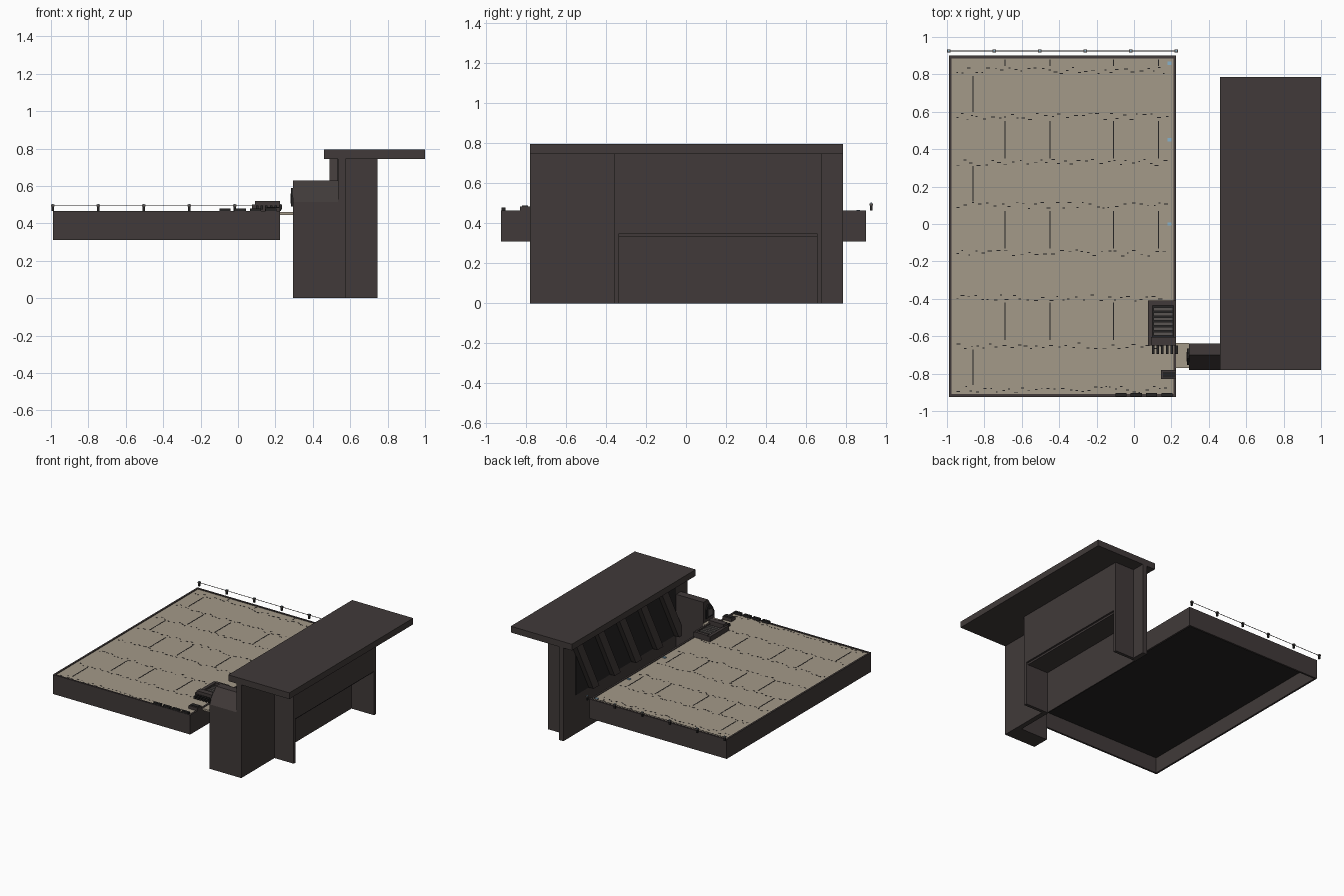
import bpy, bmesh, random
from mathutils import Vector

random.seed(4)


def material(name, rgb):
    m = bpy.data.materials.new(name)
    m.diffuse_color = (*rgb, 1.0)
    return m


DARK = material("dark umber", (0.052, 0.042, 0.041))
BLACK = material("charcoal", (0.018, 0.017, 0.017))
TAN = material("sand floor", (0.37, 0.32, 0.25))
GREY = material("grating grey", (0.10, 0.09, 0.085))
BLUE = material("pale blue", (0.25, 0.45, 0.60))


def finish(name, bm, mat):
    bmesh.ops.recalc_face_normals(bm, faces=bm.faces)
    mesh = bpy.data.meshes.new(name)
    bm.to_mesh(mesh)
    bm.free()
    mesh.materials.append(mat)
    ob = bpy.data.objects.new(name, mesh)
    bpy.context.collection.objects.link(ob)
    return ob


def boxes(name, mat, *ranges):
    """One object made of boxes, each (x0, x1, y0, y1, z0, z1)."""
    bm = bmesh.new()
    for x0, x1, y0, y1, z0, z1 in ranges:
        verts = bmesh.ops.create_cube(bm, size=1)["verts"]
        for v in verts:
            v.co = Vector((x1 if v.co.x > 0 else x0,
                           y1 if v.co.y > 0 else y0,
                           z1 if v.co.z > 0 else z0))
    return finish(name, bm, mat)


def prism(name, mat, profile, x0, x1):
    """Extrude a (y, z) profile from x0 to x1."""
    bm = bmesh.new()
    face = bm.faces.new([bm.verts.new((x0, y, z)) for y, z in profile])
    ext = bmesh.ops.extrude_face_region(bm, geom=[face])["geom"]
    bmesh.ops.translate(bm, vec=(x1 - x0, 0, 0),
                        verts=[g for g in ext if isinstance(g, bmesh.types.BMVert)])
    return finish(name, bm, mat)


# Platform: hollow tray with a thin rim and inset floor
X0, X1, Y0, Y1 = -0.99, 0.225, -0.925, 0.90
T = 0.015
boxes("platform_rim", DARK,
      (X0, X1, Y0, Y0 + T, 0.31, 0.465), (X0, X1, Y1 - T, Y1, 0.31, 0.465),
      (X0, X0 + T, Y0 + T, Y1 - T, 0.31, 0.465), (X1 - T, X1, Y0 + T, Y1 - T, 0.31, 0.465))
boxes("platform_underside", BLACK, (X0 + T, X1 - T, Y0 + T, Y1 - T, 0.435, 0.45))
boxes("platform_floor", TAN, (X0 + T, X1 - T, Y0 + T, Y1 - T, 0.45, 0.46))

# Floor seams: long joints between slabs and broken ragged cross rows
seams = []
W, Z = 0.003, (0.459, 0.4615)
for y in (0.60, 0.12, -0.86):
    seams.append((-0.86 - W, -0.86 + W, y, y + 0.19, *Z))
for x in (-0.69, -0.45, -0.11, 0.13):
    for y in (0.35, -0.13, -0.62):
        if x < 0.1 or y > -0.5:
            seams.append((x - W, x + W, y, y + 0.20, *Z))
    seams.append((x - W, x + W, 0.845, 0.88, *Z))
for row in (0.82, 0.575, 0.33, 0.10, -0.155, -0.395, -0.65, -0.885):
    x = X0 + 0.04
    while x < X1 - 0.04:
        y = row + random.uniform(-0.017, 0.017)
        n = random.uniform(0.008, 0.022)
        seams.append((x, x + n, y - 0.0025, y + 0.0025, *Z))
        x += n + random.uniform(0.012, 0.03)
boxes("floor_seams", BLACK, *seams)

# Small pale lamps set in the floor
boxes("floor_lamps", BLUE, *[(0.178, 0.20, y - 0.009, y + 0.009, 0.459, 0.466)
                             for y in (0.86, 0.45, 0.0)])

# Rope rail along the back edge
posts = [X0 + i * 0.243 for i in range(6)]
boxes("rail_posts", BLACK, *[(x - 0.006, x + 0.006, 0.919, 0.931, 0.465, 0.49) for x in posts])
boxes("rail_caps", GREY, *[(x - 0.009, x + 0.009, 0.916, 0.934, 0.49, 0.50) for x in posts])
boxes("rail_lamps", BLUE, *[(x - 0.004, x + 0.004, 0.921, 0.929, 0.50, 0.503) for x in posts])
boxes("rail_rope", GREY, (X0, X1, 0.9235, 0.9265, 0.492, 0.495))

# Console with slatted tray and front teeth
boxes("console_frame", DARK,
      (0.075, 0.10, -0.65, -0.41, 0.46, 0.50), (0.21, 0.225, -0.65, -0.41, 0.46, 0.50),
      (0.10, 0.21, -0.435, -0.41, 0.46, 0.505), (0.09, 0.225, -0.65, -0.605, 0.46, 0.52))
boxes("console_tray", BLACK, (0.10, 0.21, -0.605, -0.435, 0.46, 0.475))
boxes("console_slats", GREY, *[(0.105, 0.208, -0.595 + i * 0.026, -0.577 + i * 0.026, 0.475, 0.49)
                               for i in range(6)])
boxes("console_teeth", BLACK, *[(0.095 + i * 0.025, 0.109 + i * 0.025, -0.695, -0.65, 0.475, 0.495)
                                for i in range(6)])

# Bench and edge blocks by the front of the platform
boxes("bench", DARK, (0.145, 0.225, -0.83, -0.78, 0.46, 0.485))
boxes("bench_seat", BLACK, (0.155, 0.22, -0.82, -0.79, 0.485, 0.488))
boxes("edge_blocks", BLACK, *[(-0.10 + i * 0.082, -0.04 + i * 0.082, -0.923, -0.903, 0.46, 0.48)
                              for i in range(4)])

# Gangway plate to the tower
boxes("gangway", TAN, (0.225, 0.295, -0.77, -0.635, 0.445, 0.46))

# Tower with a sloped front shoulder and a hatch facing the platform
prism("tower", DARK, [(-0.78, 0), (-0.64, 0), (-0.64, 0.63), (-0.70, 0.63), (-0.78, 0.515)],
      0.295, 0.54)
prism("tower_hatch", BLACK, [(-0.755, 0.49), (-0.665, 0.49), (-0.665, 0.56), (-0.69, 0.59),
                             (-0.72, 0.59), (-0.755, 0.545)], 0.284, 0.296)
prism("hatch_panel", GREY, [(-0.735, 0.505), (-0.685, 0.505), (-0.685, 0.56), (-0.735, 0.545)],
      0.281, 0.285)

# Long wall slab, left thin behind the niche
boxes("long_wall", DARK,
      (0.535, 0.575, -0.78, -0.335, 0, 0.745), (0.535, 0.575, 0.655, 0.785, 0, 0.745),
      (0.535, 0.575, -0.335, 0.655, 0.34, 0.745), (0.535, 0.545, -0.335, 0.655, 0, 0.34))

# Rear bay: side fins and an upper panel over an open niche
boxes("bay_fins", DARK, (0.575, 0.745, -0.36, -0.335, 0, 0.745),
      (0.575, 0.745, 0.655, 0.68, 0, 0.745))
boxes("bay_upper", DARK, (0.575, 0.745, -0.335, 0.655, 0.35, 0.745))
boxes("niche_lintel", DARK, (0.545, 0.73, -0.335, 0.655, 0.335, 0.35))

# Slanted braces on the platform side
for i in range(5):
    y = 0.69 - i * 0.27
    prism(f"brace_{i + 1}", DARK, [(y, 0.745), (y - 0.075, 0.745), (y - 0.295, 0.31),
                                   (y - 0.22, 0.31)], 0.49, 0.536)
boxes("brace_backing", BLACK, (0.531, 0.536, -0.63, 0.63, 0.31, 0.745))

# Flat overhanging roof
boxes("roof", DARK, (0.46, 1.0, -0.78, 0.785, 0.745, 0.795))
